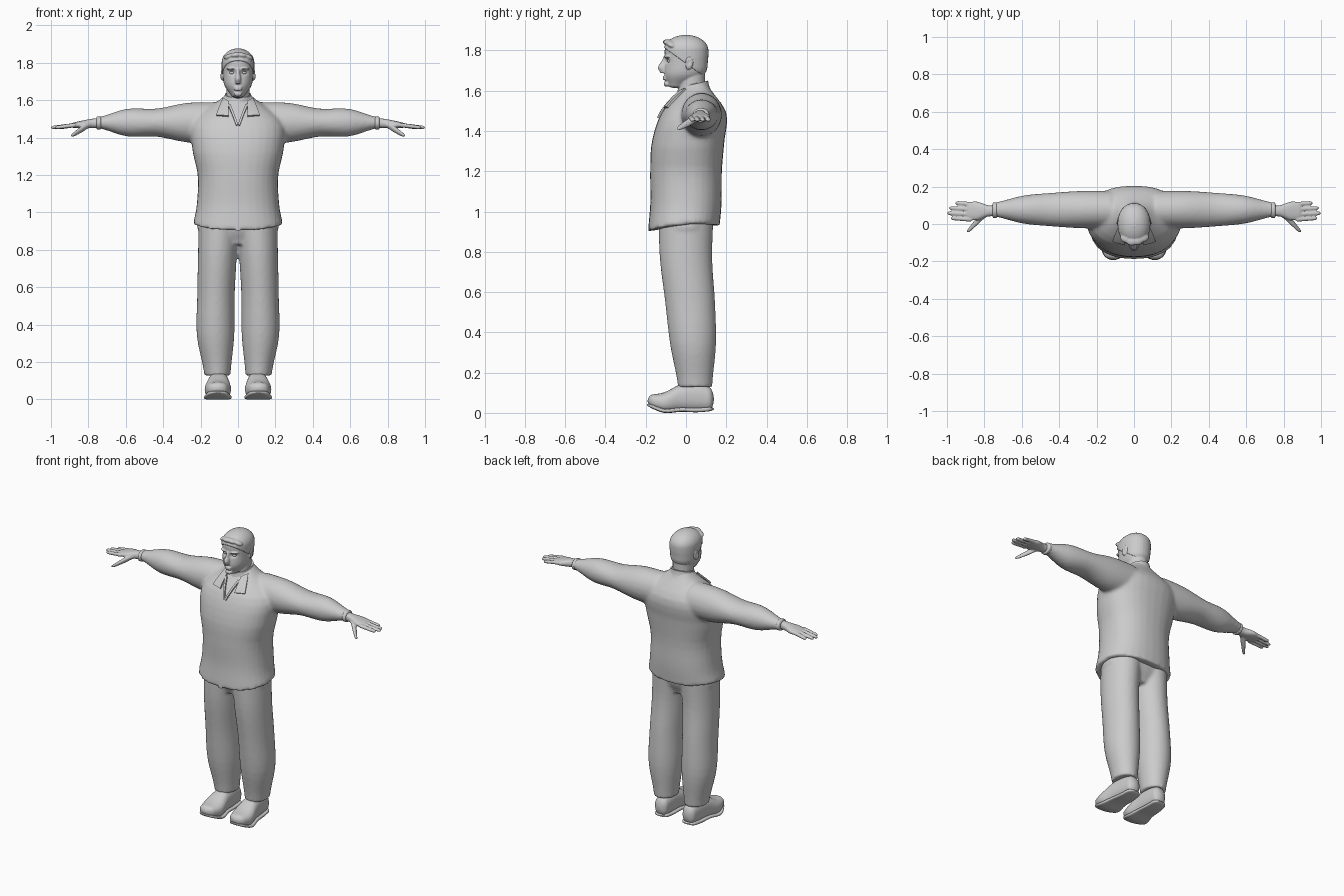
import bpy
import bmesh
from math import cos, sin, pi, exp, sqrt
from mathutils import Matrix, Euler, Vector

if "Cube" in bpy.data.objects:
    bpy.data.objects.remove(bpy.data.objects["Cube"])

COLOUR = (0.6, 0.6, 0.6, 1)
grey = bpy.data.materials.new("plain_grey")
grey.use_nodes = True
grey.diffuse_color = COLOUR
grey.node_tree.nodes["Principled BSDF"].inputs["Base Color"].default_value = COLOUR


def track(values, t):
    """Smooth value at t along evenly spaced stations, or a constant."""
    if not isinstance(values, tuple):
        return values
    last = len(values) - 1
    i = min(int(t * last), last - 1)
    u = t * last - i
    before, a, b, after = (values[min(max(k, 0), last)] for k in range(i - 1, i + 3))
    bend = (3 * (a - b) + after - before) * u
    return a + u / 2 * (b - before + u * (2 * before - 5 * a + 4 * b - after + bend))


def loft(bm, axis, start, end, centre, radius, power=2, ends=(0, 0), sides=32, steps=24):
    """Capped skin along an axis; centre and radius each hold a track per cross axis."""
    along = "XYZ".index(axis)
    across = [k for k in range(3) if k != along]
    loops = []
    for step in range(steps + 1):
        t = (1 - cos(pi * step / steps)) / 2
        shrink = 1
        for gap, length in zip((t, 1 - t), ends):
            if gap < length:
                shrink = max(0.15, sqrt(1 - (1 - gap / length) ** 2))
        loop = []
        for i in range(sides):
            co = [start + (end - start) * t] * 3
            for k, mid, size, wave in zip(across, centre, radius, (cos, sin)):
                w = wave(2 * pi * i / sides)
                side = abs(w) ** (2 / power) * (1 if w > 0 else -1)
                co[k] = track(mid, t) + track(size, t) * shrink * side
            loop.append(bm.verts.new(co))
        loops.append(loop)
    for a, b in zip(loops, loops[1:]):
        for i in range(sides):
            bm.faces.new((a[i - 1], a[i], b[i], b[i - 1]))
    bm.faces.new(loops[0])
    bm.faces.new(loops[-1])


def blob(bm, place, size, turn=(0, 0, 0)):
    matrix = Matrix.LocRotScale(Vector(place), Euler(turn), Vector(size))
    bmesh.ops.create_uvsphere(bm, u_segments=16, v_segments=10, radius=1, matrix=matrix)


def patch(bm, a, b, c, d, cuts=8):
    a, b, c, d = map(Vector, (a, b, c, d))
    steps = [i / cuts for i in range(cuts + 1)]
    grid = [[bm.verts.new(a.lerp(b, u).lerp(d.lerp(c, u), v)) for u in steps] for v in steps]
    for low, high in zip(grid, grid[1:]):
        for i in range(cuts):
            bm.faces.new((low[i], low[i + 1], high[i + 1], high[i]))


def mirror(bm):
    """Copy everything built so far to the other side."""
    copy = bmesh.ops.duplicate(bm, geom=bm.verts[:] + bm.edges[:] + bm.faces[:])["geom"]
    for item in copy:
        if isinstance(item, bmesh.types.BMVert):
            item.co.x *= -1


def finish(name, bm, voxel=0, smooth=0, wrap=None):
    bmesh.ops.recalc_face_normals(bm, faces=bm.faces[:])
    mesh = bpy.data.meshes.new(name)
    bm.to_mesh(mesh)
    bm.free()
    mesh.materials.append(grey)
    obj = bpy.data.objects.new(name, mesh)
    bpy.context.scene.collection.objects.link(obj)
    if wrap:
        drape = obj.modifiers.new("drape", "SHRINKWRAP")
        drape.target, drape.wrap_mode, drape.offset = wrap, "ABOVE_SURFACE", 0.006
        shell = obj.modifiers.new("thickness", "SOLIDIFY")
        shell.thickness, shell.offset = 0.01, 0
    if voxel:
        fuse = obj.modifiers.new("fuse", "REMESH")
        fuse.mode, fuse.voxel_size = "VOXEL", voxel
        soften = obj.modifiers.new("soften", "SMOOTH")
        soften.factor, soften.iterations = 0.5, smooth
    graph = bpy.context.evaluated_depsgraph_get()
    baked = bpy.data.meshes.new_from_object(obj.evaluated_get(graph))
    obj.modifiers.clear()
    obj.data = baked
    baked.shade_smooth()
    baked.set_sharp_from_angle(angle=1)
    return obj


# Sweater: both sleeves fused with the torso, hem lifted at the sides and back
bm = bmesh.new()
loft(bm, "X", 0.12, 0.75, centre=(0.077, 1.48),
     radius=((0.1, 0.1, 0.09, 0.075, 0.038), (0.11, 0.105, 0.075, 0.074, 0.03)))
mirror(bm)
loft(bm, "Z", 0.9, 1.64, power=2.3, centre=(0, (-0.01, 0, 0, 0.01, 0.04, 0.05)),
     radius=((0.24, 0.22, 0.215, 0.245, 0.24, 0.06), (0.178, 0.177, 0.178, 0.18, 0.16, 0.055)))
for v in bm.verts:
    if v.co.z < 1:
        v.co.z += (1 - v.co.z) * (4 * v.co.x ** 2 + 0.8 * (v.co.y + 0.18))
sweater = finish("sweater", bm, voxel=0.011, smooth=4)

# Collar band, tilted up towards the back
bm = bmesh.new()
loft(bm, "Z", 1.575, 1.63, centre=(0, 0.035), radius=((0.1, 0.08, 0.07), (0.09, 0.08, 0.075)))
for v in bm.verts:
    v.co.z += (v.co.y - 0.03) / 4
finish("collar_band", bm)

# Pointed collar flaps and the edges of the neck opening
bm = bmesh.new()
patch(bm, (0.05, -0.05, 1.6), (0.085, -0.01, 1.62), (0.118, -0.1, 1.525), (0.052, -0.11, 1.515))
patch(bm, (0.04, -0.06, 1.58), (0.054, -0.06, 1.58), (0.01, -0.14, 1.465), (0, -0.14, 1.47))
mirror(bm)
finish("collar_flaps", bm, wrap=sweater)

# Sleeve cuffs
bm = bmesh.new()
loft(bm, "X", 0.728, 0.76, centre=(0.074, 1.478), radius=(0.042, 0.036), ends=(0.3, 0.3))
mirror(bm)
finish("sleeve_cuffs", bm)

# Hands: palm, four fingers and thumb
bm = bmesh.new()
loft(bm, "X", 0.72, 0.9, power=2.3, centre=(0.07, (1.48, 1.465)), ends=(0, 0.1),
     radius=((0.03, 0.03, 0.05, 0.045), (0.025, 0.025, 0.02, 0.012)))
for i, reach in enumerate((0.98, 1, 0.99, 0.955)):
    root = 0.025 + 0.027 * i
    loft(bm, "X", 0.87, reach, centre=((root, root + 0.006), (1.466, 1.454)),
         radius=((0.013, 0.011), (0.012, 0.01)), ends=(0, 0.15), sides=12)
loft(bm, "X", 0.79, 0.895, centre=((0.055, 0.01, -0.04), (1.47, 1.44, 1.41)),
     radius=((0.02, 0.02, 0.012), (0.016, 0.017, 0.01)), ends=(0, 0.2), sides=16)
mirror(bm)
finish("hands", bm, voxel=0.0045, smooth=3)

# Trousers: two legs fused with the hips
bm = bmesh.new()
loft(bm, "Z", 0.128, 0.98, centre=((0.11, 0.12, 0.118, 0.11, 0.1), (0.045, 0.035, 0.02, 0, 0)),
     radius=((0.07, 0.1, 0.1, 0.104, 0.11), (0.085, 0.114, 0.124, 0.13, 0.136)))
mirror(bm)
loft(bm, "Z", 0.83, 0.97, power=2.4, centre=(0, 0), radius=((0.1, 0.21, 0.21), (0.09, 0.12, 0.13)))
finish("trousers", bm, voxel=0.01, smooth=4)

# Shoes with separate soles, heel to toe
bm = bmesh.new()
loft(bm, "Y", 0.138, -0.19, power=2.4, ends=(0.08, 0.08),
     centre=((0.1, 0.11), (0.068, 0.078, 0.074, 0.052, 0.06)),
     radius=((0.042, 0.05, 0.058, 0.07, 0.045), (0.055, 0.07, 0.068, 0.05, 0.03)))
mirror(bm)
finish("shoes", bm)
bm = bmesh.new()
loft(bm, "Y", 0.139, -0.193, power=4, ends=(0.1, 0.1),
     centre=((0.1, 0.11), (0.02, 0.014, 0.016, 0.011, 0.04)),
     radius=((0.046, 0.053, 0.06, 0.074, 0.046), 0.011))
mirror(bm)
finish("shoe_soles", bm)


def skull(bm, grow=0):
    loft(bm, "Z", 1.613 + grow, 1.872 + grow, power=2.15, ends=(0.04, 0.3),
         centre=(0, (-0.05, -0.01, 0, 0, 0)),
         radius=[tuple(r + grow for r in sizes) for sizes in
                 ((0.03, 0.072, 0.081, 0.083, 0.083), (0.035, 0.097, 0.104, 0.107, 0.107))])


# Head with neck, nose, lips, chin, brows and ears
bm = bmesh.new()
skull(bm)
loft(bm, "Z", 1.5, 1.69, centre=(0, 0.028), radius=(0.062, 0.066))
loft(bm, "Z", 1.688, 1.77, centre=(0, (-0.108, -0.113, -0.105, -0.1)),
     radius=((0.014, 0.017, 0.011, 0.01), (0.02, 0.027, 0.02, 0.012)), sides=16)
for z in (1.668, 1.657):
    blob(bm, (0, -0.104, z), (0.023, 0.011, 0.005))
blob(bm, (0, -0.095, 1.634), (0.024, 0.016, 0.015))
for s in (1, -1):
    blob(bm, (s * 0.036, -0.092, 1.768), (0.027, 0.016, 0.007), (0, 0, s * 0.35))
    blob(bm, (s * 0.085, 0.016, 1.737), (0.008, 0.021, 0.033), (-0.2, 0, s * 0.25))
head = finish("head", bm, voxel=0.004, smooth=4)

# Eye sockets and ear hollows pressed into the head
for v in head.data.vertices:
    x, y, z = abs(v.co.x), v.co.y, v.co.z
    if y < -0.04:
        v.co.y += 0.012 * exp(-((x - 0.032) / 0.016) ** 2 - ((z - 1.747) / 0.011) ** 2)
    elif x > 0.083:
        v.co.x *= 1 - 0.06 * exp(-((y - 0.014) / 0.009) ** 2 - ((z - 1.74) / 0.014) ** 2)

bm = bmesh.new()
blob(bm, (0.032, -0.082, 1.747), (0.015, 0.011, 0.009), (0, 0, 0.3))
mirror(bm)
finish("eyes", bm)

# Short hair: grown skull trimmed along the hairline, plus a swept fringe
bm = bmesh.new()
skull(bm, grow=0.005)
cut = bmesh.ops.bisect_plane(bm, geom=bm.verts[:] + bm.edges[:] + bm.faces[:], clear_inner=True,
                             plane_co=(0, -0.115, 1.818), plane_no=(0, 0.58, 0.8))
rim = [item for item in cut["geom_cut"] if isinstance(item, bmesh.types.BMEdge)]
bmesh.ops.edgeloop_fill(bm, edges=rim)
for i in range(4):
    x = 0.032 * i - 0.045
    blob(bm, (x, abs(x) / 2 - 0.098, 1.842 - 4 * x * x), (0.032, 0.024, 0.014), (0, 8 * x, 8 * x))
finish("hair", bm, voxel=0.004, smooth=3)
